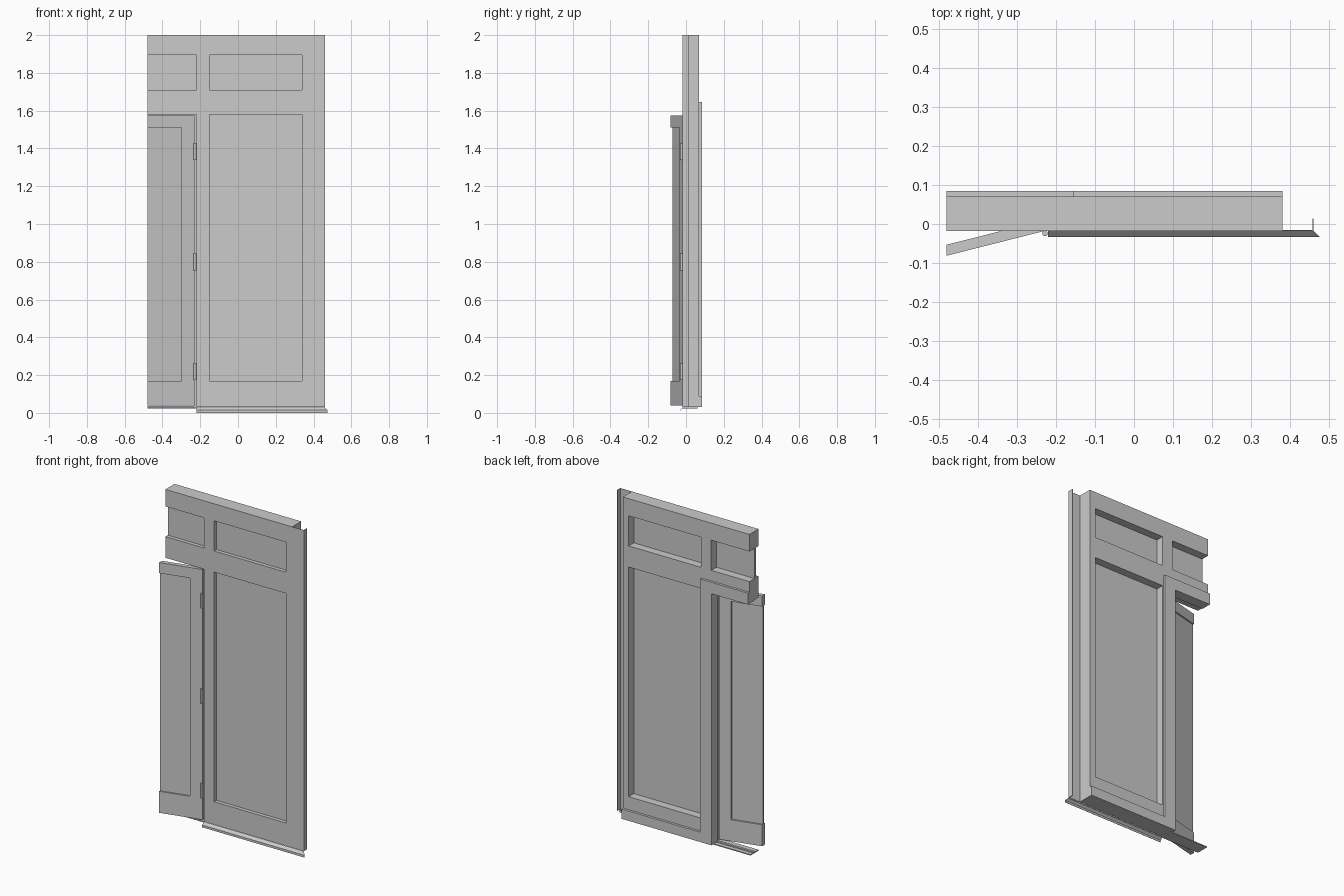
import bpy, bmesh
from mathutils import Matrix

cube = bpy.data.objects.get("Cube")
if cube:
    bpy.data.objects.remove(cube, do_unlink=True)

grey = bpy.data.materials.new("light_grey")
grey.use_nodes = True
grey.diffuse_color = (0.6, 0.6, 0.6, 1)
grey.node_tree.nodes["Principled BSDF"].inputs["Base Color"].default_value = (0.6, 0.6, 0.6, 1)


def finish(name, bm):
    bmesh.ops.recalc_face_normals(bm, faces=bm.faces)
    mesh = bpy.data.meshes.new(name)
    bm.to_mesh(mesh)
    bm.free()
    mesh.materials.append(grey)
    obj = bpy.data.objects.new(name, mesh)
    bpy.context.collection.objects.link(obj)
    return obj


def lattice(name, xs, zs, holes, front, back, slope=0, pivot=0):
    """Board with rectangular openings; slope swings it in plan about pivot."""
    bm = bmesh.new()
    grid = {(i, k): bm.verts.new((x, front, z))
            for i, x in enumerate(xs) for k, z in enumerate(zs)}
    for i in range(len(xs) - 1):
        for k in range(len(zs) - 1):
            if (i, k) not in holes:
                bm.faces.new([grid[i, k], grid[i + 1, k], grid[i + 1, k + 1], grid[i, k + 1]])
    bmesh.ops.delete(bm, geom=[v for v in bm.verts if not v.link_faces], context='VERTS')
    top = bmesh.ops.extrude_face_region(bm, geom=bm.faces[:], use_keep_orig=True)
    for v in top["geom"]:
        if isinstance(v, bmesh.types.BMVert):
            v.co.y = back
    for v in bm.verts:
        v.co.y += slope * (v.co.x - pivot)
    bmesh.ops.recalc_face_normals(bm, faces=bm.faces)
    bmesh.ops.dissolve_limit(bm, angle_limit=0.01, verts=bm.verts[:], edges=bm.edges[:])
    return finish(name, bm)


def box(name, x, y, z, slope=0, pivot=0):
    return lattice(name, x, z, (), y[0], y[1], slope, pivot)


LEFT, POST, INNER, STILE, EDGE = -0.48, -0.22, -0.15, 0.34, 0.38
BASE, RAIL, HEAD, TOP = 0.03, 0.17, 1.59, 2.0
FRONT, BACK = -0.018, 0.07

# Main frame with door opening and three lights
lattice("main_frame", [LEFT, POST, INNER, STILE, EDGE],
        [BASE, RAIL, HEAD - 0.01, 1.71, 1.895, TOP],
        {(0, 0), (0, 1), (2, 1), (0, 3), (2, 3)}, FRONT, BACK)

# Recessed panes
for name, x, z in (("side_pane", (INNER, STILE), (RAIL, HEAD - 0.01)),
                   ("upper_side_pane", (INNER, STILE), (1.71, 1.895)),
                   ("upper_door_pane", (LEFT, POST), (1.71, 1.895))):
    box(name, x, (0.005, 0.02), z)

# Raised strips on the back: lintel, post and base, joined into one board
lattice("back_strips", [LEFT, POST - 0.012, INNER - 0.005, EDGE],
        [BASE, 0.09, HEAD - 0.015, 1.645],
        {(0, 0), (0, 1), (2, 1), (2, 2)}, BACK, 0.085)

# Door stops inside the opening
box("post_stop", (POST - 0.012, POST), (0.02, BACK), (BASE, HEAD - 0.015))
box("head_stop", (LEFT, POST), (0.02, BACK), (HEAD - 0.015, HEAD - 0.01))

# Threshold with a raised inner lip
box("threshold", (LEFT, POST), (FRONT, 0.06), (0.024, 0.03))
box("threshold_lip", (LEFT, POST), (0.02, 0.035), (0.03, 0.037))

# Open door, swung outward and cut off at the model's edge
swing = dict(slope=0.253, pivot=-0.23)
lattice("door_frame", [LEFT, -0.30, -0.23], [0.038, RAIL, 1.51, 1.575],
        {(0, 1)}, FRONT, 0.01, **swing)
box("door_panel", (LEFT, -0.30), (FRONT + 0.009, 0.001), (RAIL, 1.51), **swing)

# Hinges
for i, z in enumerate((0.22, 0.80, 1.385)):
    bm = bmesh.new()
    bmesh.ops.create_cone(bm, cap_ends=True, segments=12, radius1=0.007, radius2=0.007,
                          depth=0.09, matrix=Matrix.Translation((-0.228, -0.024, z)))
    finish(f"hinge_{i + 1}", bm)

# Cover flange with a returned lip beside the frame
box("cover_flange", (EDGE, 0.46), (FRONT, FRONT + 0.003), (BASE, TOP))
box("cover_lip", (0.457, 0.46), (FRONT + 0.003, 0.014), (BASE, TOP))

# Sloping drip sill with a mitred end
bm = bmesh.new()
rows = [[bm.verts.new((x, y, z)) for x in (POST, end)]
        for y, z, end in ((FRONT, 0.029, 0.46), (-0.033, 0.014, 0.475), (-0.033, 0, 0.475),
                          (-0.031, 0, 0.473), (-0.031, 0.012, 0.473), (FRONT, 0.024, 0.46))]
for a, b in zip(rows, rows[1:] + rows[:1]):
    bm.faces.new([a[0], a[1], b[1], b[0]])
for side in (0, 1):
    bm.faces.new([r[side] for r in rows])
finish("drip_sill", bm)
